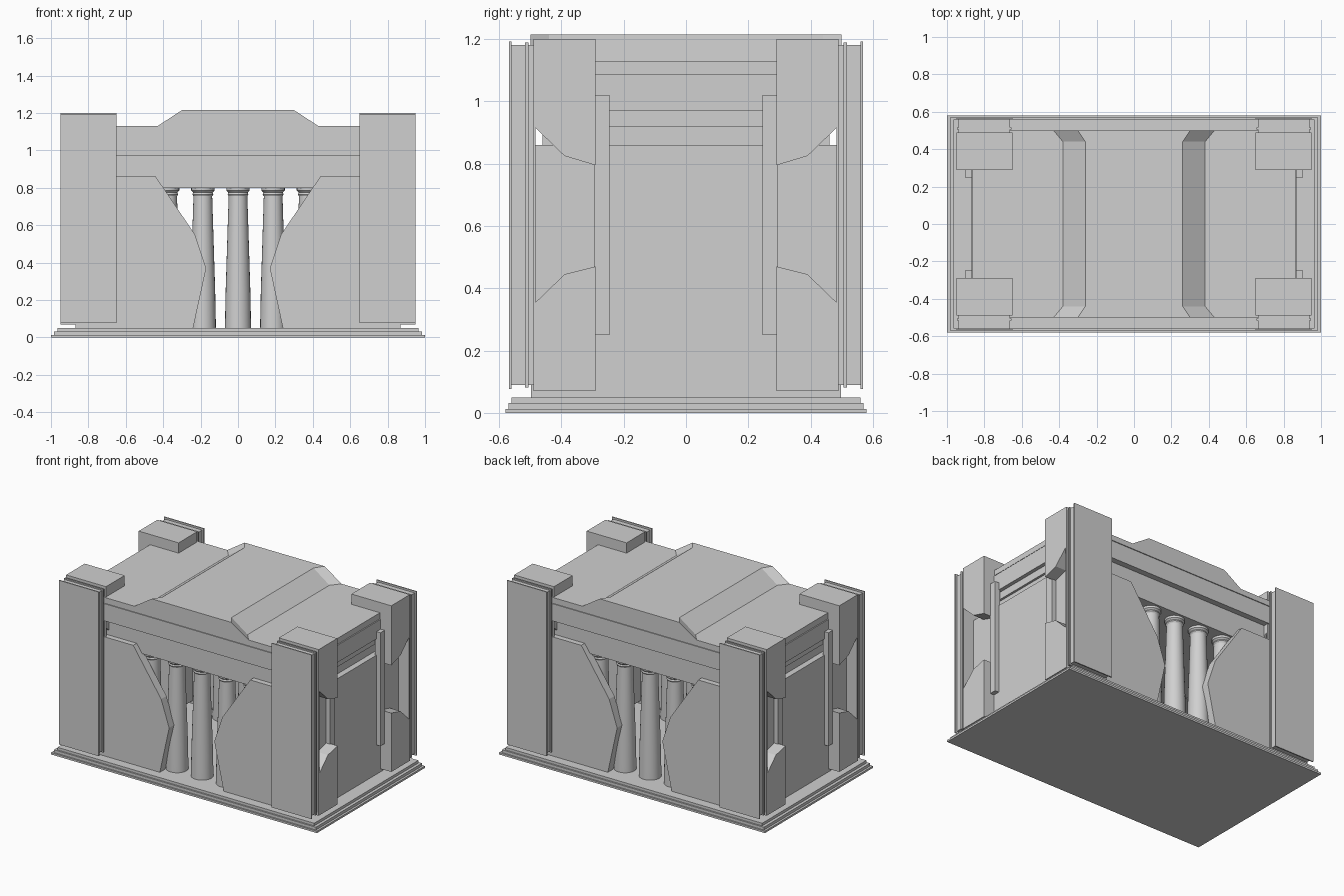
import bpy
import bmesh
import math

cube = bpy.data.objects.get("Cube")
if cube:
    bpy.data.objects.remove(cube)

stone = bpy.data.materials.new("pale_grey_stone")
stone.use_nodes = True
GREY = (0.63, 0.63, 0.63, 1)
stone.diffuse_color = GREY
stone.node_tree.nodes["Principled BSDF"].inputs["Base Color"].default_value = GREY


def loft(name, sections):
    """Skin matching closed rings of points and cap both ends."""
    bm = bmesh.new()
    rings = [[bm.verts.new(p) for p in ring] for ring in sections]
    for a, b in zip(rings, rings[1:]):
        for i in range(len(a)):
            j = (i + 1) % len(a)
            bm.faces.new((a[i], a[j], b[j], b[i]))
    bm.faces.new(rings[0])
    bm.faces.new(rings[-1])
    bmesh.ops.recalc_face_normals(bm, faces=bm.faces)
    mesh = bpy.data.meshes.new(name)
    bm.to_mesh(mesh)
    bm.free()
    mesh.materials.append(stone)
    obj = bpy.data.objects.new(name, mesh)
    bpy.context.collection.objects.link(obj)
    return obj


def box(name, x, y, z):
    corners = [(x[0], y[0]), (x[1], y[0]), (x[1], y[1]), (x[0], y[1])]
    return loft(name, [[(u, v, h) for u, v in corners] for h in z])


def slab(name, half_x, half_y, z0, z1):
    return box(name, (-half_x, half_x), (-half_y, half_y), (z0, z1))


# Stepped plinth
slab("plinth_lower", 1.0, 0.58, 0, 0.013)
slab("plinth_middle", 0.985, 0.57, 0.013, 0.032)
slab("plinth_upper", 0.965, 0.56, 0.032, 0.05)

# Entablature layers over the hall
slab("architrave", 0.83, 0.46, 0.80, 0.92)
slab("architrave_band", 0.845, 0.46, 0.92, 0.97)
slab("frieze", 0.87, 0.50, 0.97, 1.087)
slab("cornice_joint", 0.862, 0.494, 1.087, 1.093)

# Roof with a raised middle that flares towards both fronts
sections = []
for y, foot, crest in ((-0.5, 0.43, 0.30), (-0.44, 0.38, 0.26),
                       (0.44, 0.38, 0.26), (0.5, 0.43, 0.30)):
    outline = [(-0.865, 1.093), (0.865, 1.093), (0.865, 1.13), (foot, 1.13),
               (crest, 1.215), (-crest, 1.215), (-foot, 1.13), (-0.865, 1.13)]
    sections.append([(x, y, z) for x, z in outline])
loft("roof", sections)

# Side walls and the angular wings that frame each opening
wing_outline = [(0.87, 0.05), (0.24, 0.05), (0.17, 0.37),
                (0.23, 0.55), (0.44, 0.86), (0.87, 0.86)]
for sx in (-1, 1):
    side = "left" if sx > 0 else "right"
    box(side + "_wall", (sx * 0.81, sx * 0.87), (-0.44, 0.44), (0.05, 0.86))
    for sy in (-1, 1):
        end = "back" if sy > 0 else "front"
        loft(f"{end}_{side}_wing",
             [[(sx * x, sy * y, z) for x, z in wing_outline] for y in (0.44, 0.497)])

# Corner piers, notched towards the middle, faced with layered plates
pier_outline = [(0.49, 0.07), (0.29, 0.07), (0.29, 0.47), (0.39, 0.445),
                (0.483, 0.355), (0.483, 0.915), (0.39, 0.825),
                (0.29, 0.795), (0.29, 1.2), (0.49, 1.2)]
plates = [("inner_joint", 0.49, 0.505, 0.012), ("inner_plate", 0.505, 0.517, 0.004),
          ("middle_joint", 0.517, 0.56, 0.012), ("facing", 0.56, 0.568, 0.0)]
for sx in (-1, 1):
    for sy in (-1, 1):
        tag = ("back" if sy > 0 else "front") + ("_left" if sx > 0 else "_right")
        loft(tag + "_pier",
             [[(sx * x, sy * y, z) for y, z in pier_outline] for x in (0.65, 0.95)])
        for part, y0, y1, inset in plates:
            box(f"{tag}_pier_{part}", (sx * (0.65 + inset), sx * (0.95 - inset)),
                (sy * y0, sy * y1), (0.077 + inset, 1.193 - inset))
        box(tag + "_side_bar", (sx * 0.86, sx * 0.90),
            (sy * 0.245, sy * 0.295), (0.25, 1.02))

# Tapered columns with ringed capitals
SIDES = 24
column_profile = [(0.07, 0.05), (0.066, 0.25), (0.05, 0.755), (0.056, 0.765),
                  (0.052, 0.775), (0.062, 0.785), (0.062, 0.80)]
for sy in (-1, 1):
    for i in range(-2, 3):
        cx, cy = i * 0.188, sy * 0.385
        rings = []
        for r, z in column_profile:
            rings.append([(cx + r * math.cos(math.tau * k / SIDES),
                           cy + r * math.sin(math.tau * k / SIDES), z)
                          for k in range(SIDES)])
        column = loft(("back" if sy > 0 else "front") + f"_column_{i + 3}", rings)
        bpy.ops.object.select_all(action="DESELECT")
        column.select_set(True)
        bpy.context.view_layer.objects.active = column
        bpy.ops.object.shade_smooth_by_angle(angle=math.radians(30))
